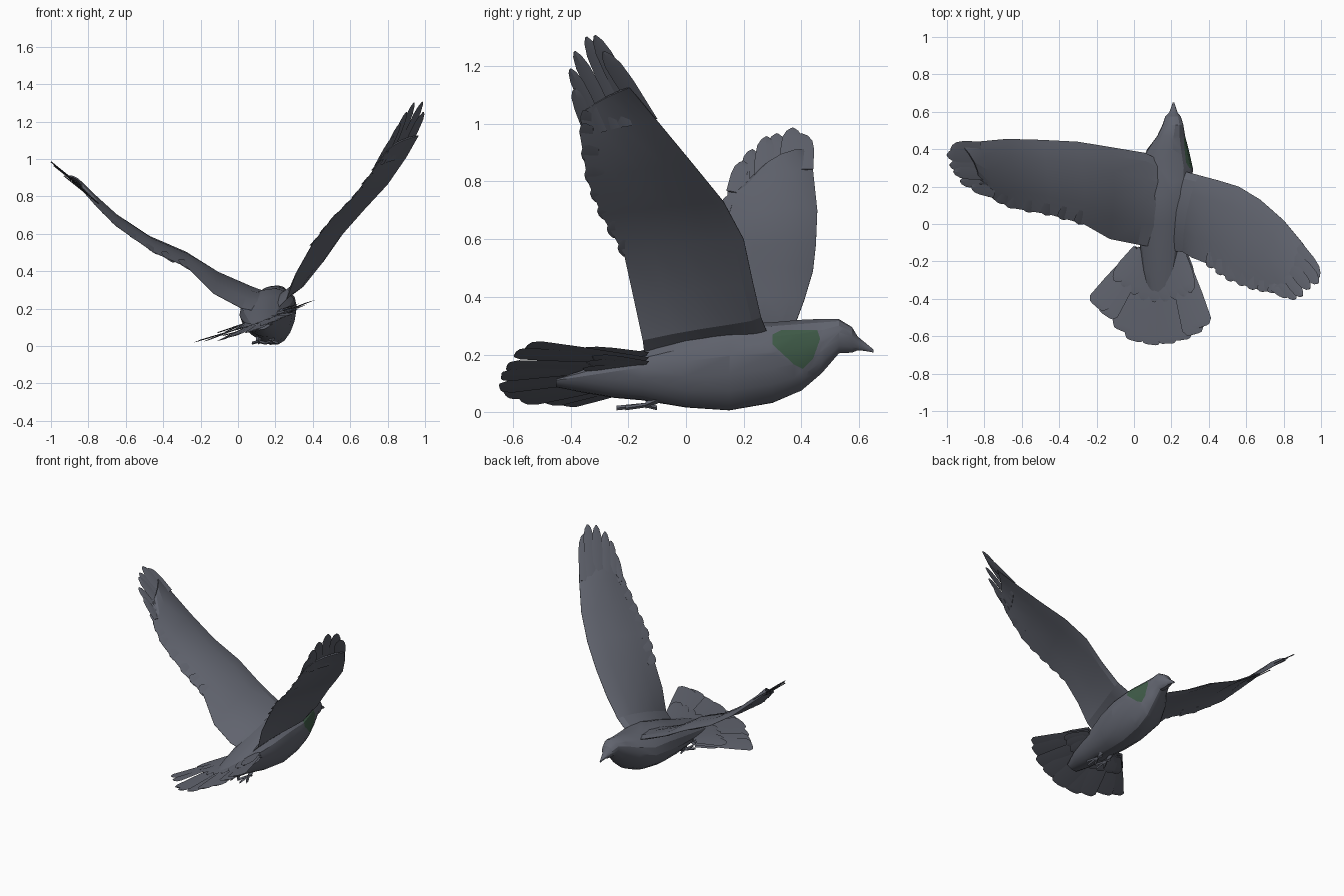
import bpy
import bmesh
import math
from mathutils import Vector

if "Cube" in bpy.data.objects:
    bpy.data.objects.remove(bpy.data.objects["Cube"])


def make_material(name, color):
    mat = bpy.data.materials.new(name)
    mat.use_nodes = True
    mat.diffuse_color = color
    mat.node_tree.nodes["Principled BSDF"].inputs["Base Color"].default_value = color
    return mat


SLATE = make_material("slate_grey", (0.12, 0.128, 0.158, 1))
GREEN = make_material("neck_green", (0.05, 0.105, 0.065, 1))


def loft(bm, rings):
    """Skin a row of closed rings and cap both ends."""
    loops = [[bm.verts.new(p) for p in ring] for ring in rings]
    count = len(loops[0])
    for a, b in zip(loops, loops[1:]):
        for i in range(count):
            j = (i + 1) % count
            bm.faces.new((a[i], a[j], b[j], b[i]))
    bm.faces.new(loops[0][::-1])
    bm.faces.new(loops[-1])


def finish(name, bm, smooth_angle):
    bmesh.ops.recalc_face_normals(bm, faces=bm.faces)
    mesh = bpy.data.meshes.new(name)
    bm.to_mesh(mesh)
    bm.free()
    mesh.materials.append(SLATE)
    mesh.materials.append(GREEN)
    obj = bpy.data.objects.new(name, mesh)
    bpy.context.collection.objects.link(obj)
    bpy.ops.object.select_all(action="DESELECT")
    obj.select_set(True)
    bpy.context.view_layer.objects.active = obj
    bpy.ops.object.shade_smooth_by_angle(angle=math.radians(smooth_angle))


POINTED = ((0, 0.8), (0.55, 1), (0.8, 0.9), (0.94, 0.55), (1, 0.15))
BLUNT = ((0, 0.55), (0.6, 0.9), (0.93, 1), (0.99, 0.7), (1, 0.45))


def feather(bm, base, tip, width, normal, thick=0.006, shape=POINTED):
    """Thin blade whose outline is given as (distance along, relative width)."""
    base, tip, normal = Vector(base), Vector(tip), Vector(normal).normalized()
    side = (tip - base).cross(normal).normalized() * width / 2
    lift = normal * thick / 2
    rings = []
    for along, wide in shape:
        mid = base.lerp(tip, along)
        rings.append((mid - side * wide, mid + lift, mid + side * wide, mid - lift))
    loft(bm, rings)


# Body, head and beak: sections (y, centre x, centre z, half width, half height)
SECTIONS = (
    (0.65, 0.212, 0.212, 0.004, 0.005), (0.62, 0.212, 0.227, 0.014, 0.015),
    (0.595, 0.212, 0.238, 0.023, 0.024), (0.575, 0.212, 0.25, 0.042, 0.045),
    (0.53, 0.212, 0.262, 0.057, 0.06), (0.47, 0.205, 0.228, 0.075, 0.097),
    (0.4, 0.19, 0.195, 0.112, 0.125), (0.3, 0.178, 0.168, 0.15, 0.14),
    (0.15, 0.17, 0.153, 0.155, 0.152), (0, 0.163, 0.138, 0.14, 0.125),
    (-0.15, 0.15, 0.125, 0.11, 0.085), (-0.25, 0.145, 0.115, 0.095, 0.065),
    (-0.36, 0.14, 0.105, 0.07, 0.035), (-0.45, 0.135, 0.1, 0.04, 0.01),
)
SIDES = 16
ROLL = math.radians(17)


def body_ring(y, cx, cz, rx, rz):
    """Pear-shaped section, broad at the shoulders, banked to one side."""
    ring = []
    for i in range(SIDES):
        a = math.tau * i / SIDES
        u = rx * math.cos(a) * (1 + 0.3 * math.sin(a)) / 1.05
        v = rz * math.sin(a)
        ring.append(Vector((cx + u * math.cos(ROLL) - v * math.sin(ROLL), y,
                            cz + u * math.sin(ROLL) + v * math.cos(ROLL))))
    return ring


bm = bmesh.new()
loft(bm, [body_ring(*section) for section in SECTIONS])
bmesh.ops.recalc_face_normals(bm, faces=bm.faces)

# Green neck patch: cut its outline into one side of the neck
outline = ((0.3, 0.235), (0.3, 0.27), (0.33, 0.285), (0.455, 0.285), (0.465, 0.255),
           (0.44, 0.185), (0.405, 0.15), (0.375, 0.165))
planes = []
for (y0, z0), (y1, z1) in zip(outline, outline[1:] + outline[:1]):
    planes.append((Vector((0, y0, z0)), Vector((0, z0 - z1, y1 - y0))))
for point, normal in planes:
    faces = [f for f in bm.faces if f.normal.x > 0 and 0.2 < f.calc_center_median().y < 0.55]
    geom = set(faces) | {e for f in faces for e in f.edges} | {v for f in faces for v in f.verts}
    bmesh.ops.bisect_plane(bm, geom=list(geom), dist=1e-5, plane_co=point, plane_no=normal)
for f in bm.faces:
    center = f.calc_center_median()
    if f.normal.x > 0 and all((center - p).dot(n) < 0 for p, n in planes):
        f.material_index = 1
finish("body", bm, 25)

# Wings: leading and trailing edge points from the root out, then the primary tips
RAISED_LEAD = ((0.2, 0.3, 0.23), (0.35, 0.26, 0.33), (0.455, 0.232, 0.45), (0.56, 0.2, 0.6),
               (0.675, 0.13, 0.73), (0.8, 0.02, 0.865), (0.9, -0.1, 1.01), (0.965, -0.195, 1.125))
RAISED_TRAIL = ((0.18, -0.14, 0.17), (0.26, -0.15, 0.25), (0.31, -0.18, 0.39), (0.4, -0.215, 0.55),
                (0.5, -0.29, 0.68), (0.62, -0.34, 0.8), (0.73, -0.365, 0.95), (0.79, -0.36, 1.04))
RAISED_TIPS = ((0.99, -0.285, 1.25), (0.985, -0.315, 1.305), (0.94, -0.345, 1.3),
               (0.9, -0.385, 1.25), (0.865, -0.4, 1.19), (0.83, -0.385, 1.12))
SPREAD_LEAD = ((0.16, 0.33, 0.26), (0.06, 0.38, 0.31), (-0.12, 0.41, 0.39), (-0.3, 0.44, 0.49),
               (-0.5, 0.45, 0.58), (-0.68, 0.455, 0.7), (-0.84, 0.44, 0.84), (-0.92, 0.42, 0.91))
SPREAD_TRAIL = ((0.14, -0.13, 0.18), (0.02, -0.11, 0.2), (-0.13, -0.08, 0.28), (-0.27, 0, 0.42),
                (-0.45, 0.05, 0.5), (-0.65, 0.085, 0.64), (-0.75, 0.13, 0.74), (-0.83, 0.24, 0.83))
SPREAD_TIPS = ((-0.98, 0.4, 0.965), (-1, 0.37, 0.985), (-0.985, 0.315, 0.965),
               (-0.965, 0.28, 0.955), (-0.93, 0.23, 0.91), (-0.87, 0.2, 0.87))
CHORD = (0, 0.08, 0.25, 0.5, 0.75, 1)


def make_wing(name, lead, trail, tips, camber):
    lead, trail = [Vector(p) for p in lead], [Vector(p) for p in trail]
    last = len(lead) - 1
    bm = bmesh.new()
    rings = []
    for i, (front, back) in enumerate(zip(lead, trail)):
        span = lead[min(i + 1, last)] - lead[max(i - 1, 0)]
        up = span.cross(front - back).normalized()
        if up.z < 0:
            up.negate()
        thick = 0.055 * (1 - i / last) ** 1.5 + 0.008
        upper, lower = [], []
        for t in CHORD:
            half = up * (thick * math.sqrt(t) * (1 - t) + 0.001)
            point = front.lerp(back, t) + up * camber * 4 * t * (1 - t)
            upper.append(point + half)
            lower.append(point - half)
        rings.append(upper + lower[::-1])
    loft(bm, rings)
    bmesh.ops.triangulate(bm, faces=bm.faces)
    # Primary feathers fan from the outer part of the wing
    for k, tip in enumerate(tips):
        t = 0.1 + 0.8 * k / (len(tips) - 1)
        base = lead[-2].lerp(trail[-2], t) + up * (camber * 0.5 + 0.003 * (k % 2))
        feather(bm, base, tip, 0.08 - 0.005 * k, up)
    # Secondary feathers give the trailing edge its stepped outline
    for i in range(3, last):
        for f in (0, 0.5):
            edge = trail[i].lerp(trail[i + 1], f)
            front = lead[i].lerp(lead[i + 1], f)
            out = (trail[i + 1] - trail[i]).normalized() * 0.03
            feather(bm, edge.lerp(front, 0.15) + up * camber * 0.5,
                    edge + (edge - front) * 0.02 + out, 0.09, up)
    finish(name, bm, 14)


make_wing("raised_wing", RAISED_LEAD, RAISED_TRAIL, RAISED_TIPS, 0.018)
make_wing("spread_wing", SPREAD_LEAD, SPREAD_TRAIL, SPREAD_TIPS, 0.03)

# Tail: a rolled fan of overlapping feathers with shorter coverts above and below
TAIL_TIPS = ((-0.205, -0.44, 0.03), (-0.15, -0.49, 0.03), (-0.07, -0.57, 0.04), (0, -0.625, 0.055),
             (0.09, -0.645, 0.085), (0.18, -0.64, 0.12), (0.26, -0.62, 0.16),
             (0.325, -0.59, 0.2), (0.365, -0.55, 0.23))
TAIL_UP = Vector((-0.33, 0, 0.94))
bm = bmesh.new()
for k, tip in enumerate(TAIL_TIPS):
    f = k / (len(TAIL_TIPS) - 1)
    tip = Vector(tip)
    base = Vector((0.03 + 0.21 * f, -0.14, 0.1 + 0.08 * f))
    layer = TAIL_UP * 0.006 * (k % 2)
    feather(bm, base + layer, tip + layer, 0.125, TAIL_UP, shape=BLUNT)
    for lift, reach in ((0.018, 0.55), (-0.015, 0.45)):
        feather(bm, base + TAIL_UP * lift, base.lerp(tip, reach) + TAIL_UP * lift * 0.7,
                0.09, TAIL_UP)
finish("tail_feathers", bm, 14)

# Feet: tucked legs with trailing toes
for name, x in (("right_foot", 0.11), ("left_foot", 0.18)):
    bm = bmesh.new()
    ankle = Vector((x, -0.14, 0.025))
    feather(bm, (x, -0.06, 0.06), ankle, 0.03, (0, 0, 1), 0.025)
    for dx, dy in ((-0.035, -0.07), (0, -0.1), (0.035, -0.07), (0, 0.04)):
        feather(bm, ankle, ankle + Vector((dx, dy, -0.01)), 0.018, (0, 0, 1), 0.016)
    finish(name, bm, 30)
